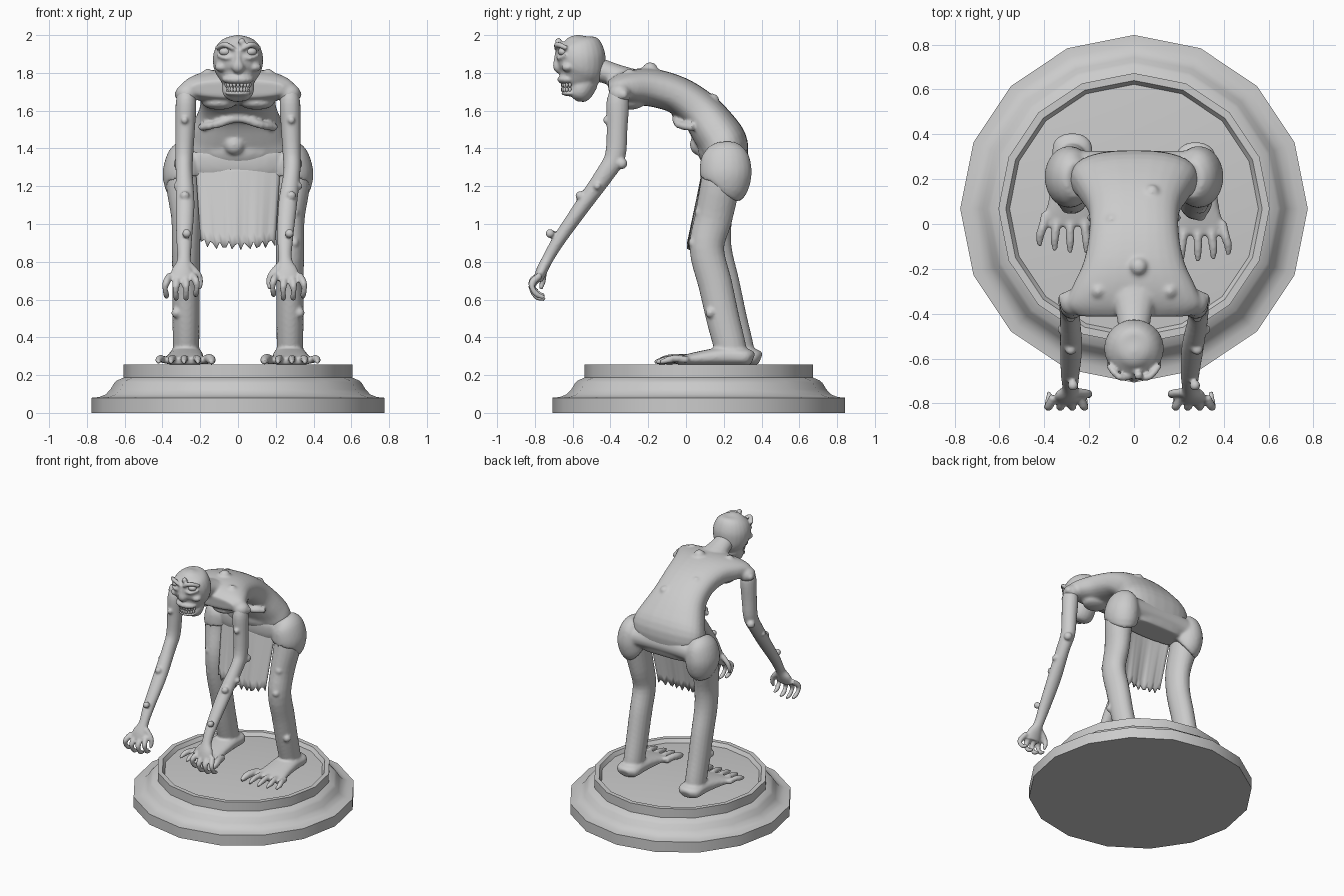
import bpy, bmesh, math
from mathutils import Vector, Matrix

stone = bpy.data.materials.new("stone_grey")
stone.diffuse_color = (0.6, 0.6, 0.6, 1)


def finish(name, bm, voxel=0.0, smooth=2, angle=40):
    """Turn a bmesh into an object, optionally blending its pieces into one skin."""
    bmesh.ops.recalc_face_normals(bm, faces=bm.faces)
    me = bpy.data.meshes.new(name)
    bm.to_mesh(me)
    bm.free()
    me.materials.append(stone)
    ob = bpy.data.objects.new(name, me)
    bpy.context.collection.objects.link(ob)
    bpy.context.view_layer.objects.active = ob
    ob.select_set(True)
    if voxel:
        r = ob.modifiers.new("blend", 'REMESH')
        r.mode, r.voxel_size, r.use_smooth_shade = 'VOXEL', voxel, True
        s = ob.modifiers.new("soften", 'SMOOTH')
        s.factor, s.iterations = 0.5, smooth
    else:
        bpy.ops.object.shade_smooth_by_angle(angle=math.radians(angle))
    ob.select_set(False)
    return ob


def catmull(rows, steps):
    """Smoothly interpolate rows of (x, y, z, a, b)."""
    pts = [rows[0]] + rows + [rows[-1]]
    out = []
    for i in range(1, len(pts) - 2):
        p = pts[i - 1:i + 3]
        for s in range(steps):
            t = s / steps
            out.append([0.5 * (2 * q1 + (q2 - q0) * t + (2 * q0 - 5 * q1 + 4 * q2 - q3) * t * t
                               + (3 * q1 - q0 - 3 * q2 + q3) * t ** 3) for q0, q1, q2, q3 in zip(*p)])
    return out + [list(rows[-1])]


def loft(bm, rows, n=16, p=2.0, steps=4):
    """Loft (super)elliptic sections: a is the radius along x, b the one across it."""
    rows = catmull([list(r) if len(r) == 5 else list(r) + [r[3]] for r in rows], steps)
    rings = []
    for i, r in enumerate(rows):
        t = (Vector(rows[min(i + 1, len(rows) - 1)][:3]) - Vector(rows[max(i - 1, 0)][:3])).normalized()
        ref = Vector((0, 0, 1)) if abs(t.x) > 0.8 else Vector((1, 0, 0))
        side = (ref - t * ref.dot(t)).normalized()
        up = t.cross(side)
        ring = []
        for k in range(n):
            c, s = math.cos(math.tau * k / n), math.sin(math.tau * k / n)
            u = math.copysign(abs(c) ** (2 / p), c) * max(r[3], 0.003)
            v = math.copysign(abs(s) ** (2 / p), s) * max(r[4], 0.003)
            ring.append(bm.verts.new(Vector(r[:3]) + side * u + up * v))
        rings.append(ring)
    for a, b in zip(rings, rings[1:]):
        for k in range(n):
            bm.faces.new((a[k], a[(k + 1) % n], b[(k + 1) % n], b[k]))
    bm.faces.new(rings[0])
    bm.faces.new(rings[-1])


def ball(bm, pos, size):
    if not isinstance(size, tuple):
        size = (size,) * 3
    bmesh.ops.create_uvsphere(bm, u_segments=16, v_segments=10, radius=1,
                              matrix=Matrix.Translation(pos) @ Matrix.Diagonal((*size, 1)))


# Plinth: sixteen-sided turned profile with a shallow dish
bm = bmesh.new()
profile = [(.775, 0), (.775, .08), (.735, .084), (.70, .098), (.675, .125), (.655, .158), (.64, .172),
           (.605, .187), (.605, .255), (.572, .255), (.555, .228), (.3, .248)]
rings = [[bm.verts.new((r * math.sin(math.tau * k / 16), .068 + r * math.cos(math.tau * k / 16), z))
          for k in range(16)] for r, z in profile]
for a, b in zip(rings, rings[1:]):
    for k in range(16):
        bm.faces.new((a[k], a[(k + 1) % 16], b[(k + 1) % 16], b[k]))
bm.faces.new(rings[0])
bm.faces.new(rings[-1])
finish("plinth", bm, angle=35)

# Torso, hunched forward, with neck and shoulders
bm = bmesh.new()
loft(bm, [(0, .2, 1.30, .27, .11), (0, .2, 1.41, .285, .13), (0, .15, 1.50, .25, .125),
          (0, .07, 1.60, .205, .11), (0, -.04, 1.68, .20, .10), (0, -.17, 1.72, .225, .10),
          (0, -.28, 1.725, .275, .095), (0, -.36, 1.72, .30, .075), (0, -.41, 1.715, .25, .045)],
     n=28, p=2.5)
loft(bm, [(0, -.28, 1.76, .12, .06), (0, -.38, 1.79, .085, .06), (0, -.5, 1.83, .065)])
for s in (-1, 1):
    ball(bm, (s * .27, -.35, 1.69), (.062, .06, .055))
    ball(bm, (s * .315, -.33, 1.685), .024)
    ball(bm, (s * .1, -.3, 1.64), (.09, .08, .035))             # chest
    ball(bm, (s * .16, -.30, 1.79), .032)                       # shoulder blade lump
# rib arch and navel bulge
loft(bm, [(-.20, .04, 1.51, .02), (-.12, -.035, 1.525, .022), (0, -.05, 1.56, .024),
          (.12, -.035, 1.525, .022), (.20, .04, 1.51, .02)], n=10)
ball(bm, (-.02, .065, 1.42), (.055, .045, .055))
ball(bm, (0, .12, 1.40), (.2, .06, .09))
for x, y, z, r in ((.02, -.19, 1.815, .042), (.08, .14, 1.655, .036), (-.02, -.05, 1.76, .026),
                   (-.1, .02, 1.74, .022), (.14, -.06, 1.745, .026), (-.08, .22, 1.56, .02)):
    ball(bm, (x, y, z), r)
finish("torso", bm, .010, 4)

# Head: skull, brow, cheeks, nose and open jaw
bm = bmesh.new()
loft(bm, [(0, -.565, 2.0, .01, .01), (0, -.565, 1.985, .065, .07), (0, -.56, 1.95, .11, .112),
          (0, -.557, 1.89, .132, .13), (0, -.552, 1.82, .127, .122), (0, -.56, 1.77, .10, .105),
          (0, -.565, 1.735, .075, .085)], n=24)
loft(bm, [(0, -.53, 1.76, .085, .07), (0, -.56, 1.71, .085, .07), (0, -.585, 1.685, .072, .055),
          (0, -.60, 1.668, .045, .03)], n=20)                   # lower jaw
loft(bm, [(0, -.672, 1.92, .022, .02), (0, -.68, 1.87, .02, .02), (0, -.68, 1.83, .034, .024),
          (0, -.665, 1.805, .02, .015)], n=10)                  # nose
ball(bm, (0, -.62, 1.765), (.085, .062, .03))                   # upper lip
ball(bm, (0, -.61, 1.692), (.07, .052, .016))                   # lower lip
ball(bm, (.02, -.675, 1.965), .02)
for s in (-1, 1):
    loft(bm, [(s * .02, -.685, 1.925, .012), (s * .07, -.68, 1.95, .016),
              (s * .115, -.63, 1.93, .012)], n=10)              # brow
    loft(bm, [(s * .03, -.68, 1.885, .008), (s * .07, -.672, 1.878, .010),
              (s * .11, -.635, 1.895, .008)], n=8)              # lower lid
    ball(bm, (s * .085, -.625, 1.83), (.038, .035, .025))       # cheekbone
finish("head", bm, .008, 3)

bm = bmesh.new()
for s in (-1, 1):
    ball(bm, (s * .068, -.652, 1.912), (.032, .026, .022))
finish("eyes", bm)

bm = bmesh.new()
for i in range(-4, 5):
    a = i * .3
    for z, r in ((1.738, .066), (1.712, .058)):
        ball(bm, (r * math.sin(a), -.592 - .062 * math.cos(a), z), (.009, .008, .015))
finish("teeth", bm)

# Arms with hanging hands
for side, s, dx in (("left", -1, .0), ("right", 1, -.035)):
    bm = bmesh.new()
    wx = s * (.285 + dx)
    loft(bm, [(s * .275, -.36, 1.71, .04), (s * .275, -.362, 1.64, .055, .06), (s * .28, -.365, 1.5, .052, .055),
              (s * .285, -.375, 1.36, .048, .055), (s * .285, -.425, 1.27, .045, .05),
              (s * (.28 + dx / 2), -.545, 1.10, .05, .042), (wx, -.67, .92, .042, .035),
              (wx, -.735, .81, .036, .03), (wx + s * .01, -.765, .75, .058, .03),
              (wx + s * .01, -.785, .70, .062, .025)], n=18)
    for off, drop in ((-.055, .02), (-.015, 0), (.025, 0), (.065, .012)):
        x = wx + s * (.01 + off)
        loft(bm, [(x, -.77, .73, .018), (x + s * off * .3, -.812, .68 + drop, .020),
                  (x + s * off * .4, -.812, .645 + drop, .015), (x + s * off * .3, -.785, .612 + drop, .016),
                  (x + s * off * .3, -.745, .60 + drop, .009)], n=10)
    loft(bm, [(wx - s * .03, -.75, .78, .02), (wx - s * .075, -.755, .73, .018),
              (wx - s * .085, -.76, .69, .016), (wx - s * .08, -.77, .655, .01)], n=10)
    for x, y, z, r in ((0, -.42, 1.55, .02), (.03, -.34, 1.32, .03), (.04, -.47, 1.2, .02),
                       (-.01, -.72, .95, .024), (0, -.56, 1.15, .025)):
        ball(bm, (s * .282 + s * x, y, z), r)
    finish(side + "_arm", bm, .008, 3)

# Legs and splayed feet, the left one set slightly back
for side, s, dy in (("left", -1, .03), ("right", 1, -.01)):
    bm = bmesh.new()
    X = s * .275
    loft(bm, [(s * .29, .2, 1.32, .09, .11), (s * .29, .18, 1.2, .09, .105), (X, .145, 1.03, .078, .10),
              (X, .12 + dy, .87, .075, .092), (X, .165 + dy, .68, .073, .09), (X, .205 + dy, .5, .072, .088),
              (X, .245 + dy, .34, .07, .085), (X, .25 + dy, .28, .07, .08)], n=20)
    loft(bm, [(X, .365 + dy, .285, .04, .03), (X, .33 + dy, .295, .085, .045), (X, .22 + dy, .30, .09, .05),
              (s * .28, .08 + dy, .288, .10, .038), (s * .285, -.01 + dy, .278, .118, .026),
              (s * .285, -.04 + dy, .276, .11, .018)], n=20, p=2.4)
    for i, (off, tip) in enumerate(((-.115, .12), (-.058, .13), (0, .13), (.055, .12), (.108, .10))):
        r = .026 if i == 0 else .02
        x = s * (.285 + off)
        loft(bm, [(x, .02 + dy, .28, r), (x + s * off * .15, -.05 + dy, .288, r),
                  (x + s * off * .25, -.01 - tip * .75 + dy, .28, r * .95),
                  (x + s * off * .25, -.03 - tip + dy, .268, r * .5)], n=10)
    for x, y, z, r in ((.02, .075, 1.06, .03), (.05, .14, .53, .028), (-.04, .12, .66, .022), (.02, .05, .9, .028)):
        ball(bm, (X + s * x, y + (dy if z < 1 else 0), z), r)
    finish(side + "_leg", bm, .009, 3)

# Rolled hip wrap: pelvis, a cup over each thigh, and a rear fold
bm = bmesh.new()
loft(bm, [(0, .2, 1.23, .25, .09), (0, .2, 1.29, .27, .115), (0, .2, 1.36, .28, .12), (0, .2, 1.40, .25, .11)],
     n=28, p=3)
loft(bm, [(-.29, .25, 1.31, .08), (-.15, .255, 1.32, .072), (.15, .255, 1.32, .072), (.29, .25, 1.31, .08)], n=16)
for s in (-1, 1):
    loft(bm, [(s * .28, .2, 1.205, .098, .118), (s * .285, .208, 1.22, .107, .13), (s * .288, .21, 1.28, .11, .138),
              (s * .275, .205, 1.36, .095, .125), (s * .25, .2, 1.41, .06, .08)], n=24)
finish("hip_wrap", bm, .011, 4)

# Ragged front flap
bm = bmesh.new()
cols, rows = 24, 8
grid = []
for i in range(cols + 1):
    u = i / cols * 2 - 1
    hem = .885 + .022 * math.sin(i * 2.3) + .05 * max(0, abs(u) - .55)
    grid.append([])
    for j in range(rows + 1):
        f = j / rows
        z = 1.33 + (hem - 1.33) * f
        x = u * (.225 - .03 * f)
        y = .10 - .085 * f + .035 * u * u + .006 * math.sin(u * 9) * f
        grid[-1].append(bm.verts.new((x, y, z)))
for i in range(cols):
    for j in range(rows):
        bm.faces.new((grid[i][j], grid[i + 1][j], grid[i + 1][j + 1], grid[i][j + 1]))
flap = finish("front_flap", bm, angle=60)
thick = flap.modifiers.new("thickness", 'SOLIDIFY')
thick.thickness, thick.offset = .012, 0
